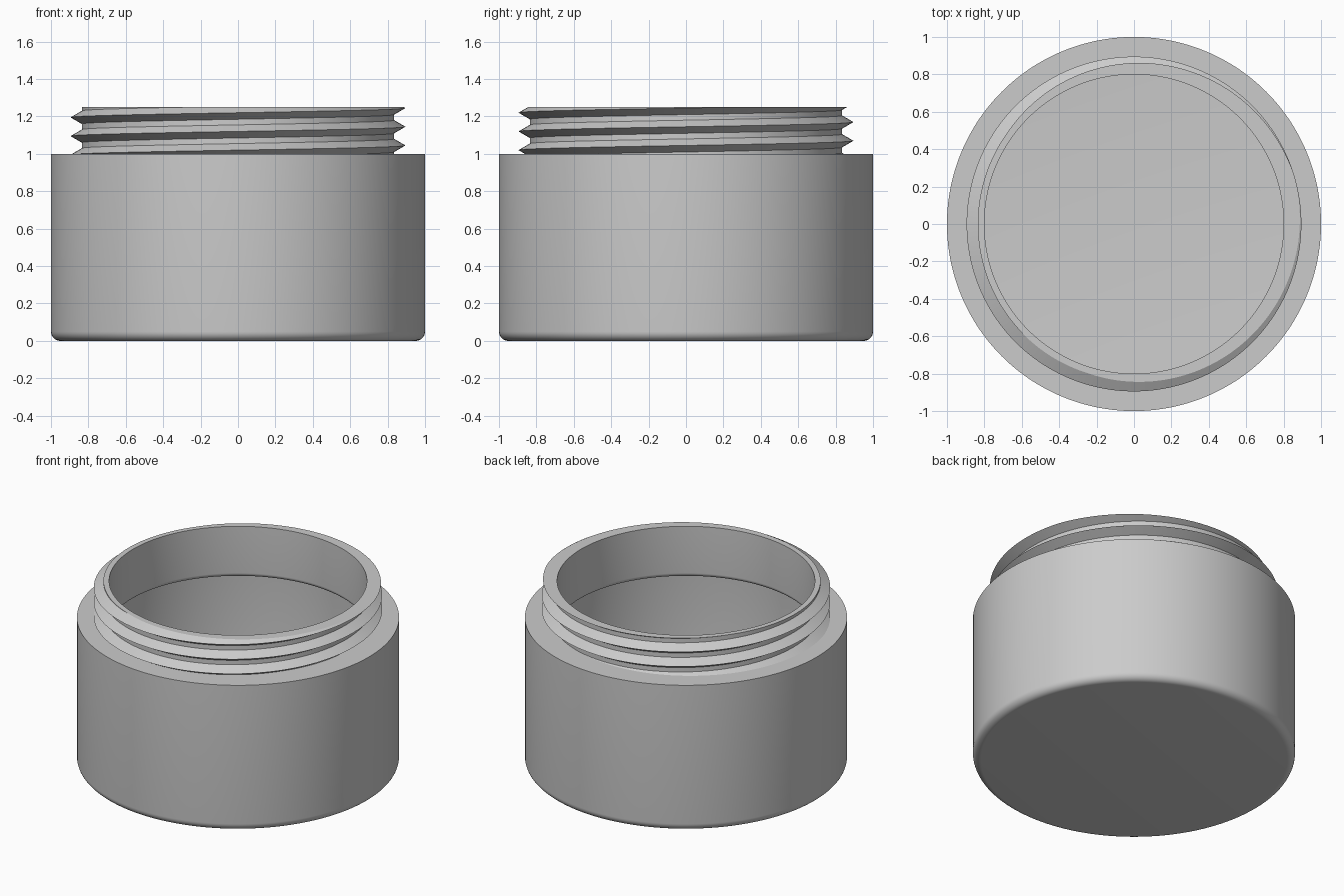
import bpy
import bmesh
from math import sin, cos, pi, radians

cube = bpy.data.objects.get("Cube")
if cube:
    bpy.data.objects.remove(cube, do_unlink=True)

SEGMENTS = 240
SHOULDER, RIM = 1.0, 1.25            # bottom and top of the neck
ROOT, CREST = 0.835, 0.895           # thread radii
PITCH, HALF = 0.1, 0.035             # thread rise per turn, half height of the ridge
START = 1.045                        # crest height on the +x side


def arc(cr, cz, radius, a, b, steps=8):
    """Rounded corner as (radius, height) points."""
    angles = [radians(a + (b - a) * i / steps) for i in range(steps + 1)]
    return [(cr + radius * cos(t), cz + radius * sin(t)) for t in angles]


def thread_radius(z, turn):
    """Neck radius at a height, for a fraction of a turn."""
    d = (z - START - PITCH * turn + PITCH / 2) % PITCH - PITCH / 2
    return ROOT + (CREST - ROOT) * max(0, 1 - abs(d) / HALF)


def thread(turn):
    """Neck outline, trimmed at the shoulder and at the rim."""
    points = []
    for k in range(-1, 3):
        for offset in (-HALF, 0, HALF):
            z = START + PITCH * (k + turn) + offset
            z = min(max(z, SHOULDER), RIM)
            points.append((thread_radius(z, turn), z))
    return ([(thread_radius(SHOULDER, turn), SHOULDER)] + points
            + [(thread_radius(RIM, turn), RIM)])


# Outer wall from the base centre up to the shoulder
outside = [(0, 0)] + arc(0.95, 0.05, 0.05, -90, 0) + [(1, SHOULDER)]
# Neck bore, widened cavity and floor
inside = ([(0.8, RIM)] + arc(0.83, 0.93, 0.03, 180, 270)
          + arc(0.87, 0.87, 0.03, 90, 0)
          + arc(0.85, 0.15, 0.05, 0, -90) + [(0, 0.1)])

# Sweep the outline around the axis
bm = bmesh.new()
columns = []
for i in range(SEGMENTS + 1):
    turn = i / SEGMENTS
    c, s = cos(2 * pi * turn), sin(2 * pi * turn)
    outline = outside + thread(turn) + inside
    columns.append([bm.verts.new((r * c, r * s, z)) for r, z in outline])
for a, b in zip(columns, columns[1:]):
    for j in range(len(a) - 1):
        bm.faces.new((a[j], b[j], b[j + 1], a[j + 1]))
bmesh.ops.remove_doubles(bm, verts=bm.verts, dist=0.00002)
bmesh.ops.recalc_face_normals(bm, faces=bm.faces)
mesh = bpy.data.meshes.new("threaded_jar")
bm.to_mesh(mesh)
bm.free()

jar = bpy.data.objects.new("threaded_jar", mesh)
bpy.context.collection.objects.link(jar)

# Plain grey
grey = bpy.data.materials.new("light_grey")
grey.use_nodes = True
colour = (0.6, 0.6, 0.6, 1)
grey.diffuse_color = colour
grey.node_tree.nodes["Principled BSDF"].inputs["Base Color"].default_value = colour
mesh.materials.append(grey)

# Smooth walls, crisp rims and thread edges
bpy.ops.object.select_all(action='DESELECT')
jar.select_set(True)
bpy.context.view_layer.objects.active = jar
bpy.ops.object.shade_smooth_by_angle(angle=radians(30))
